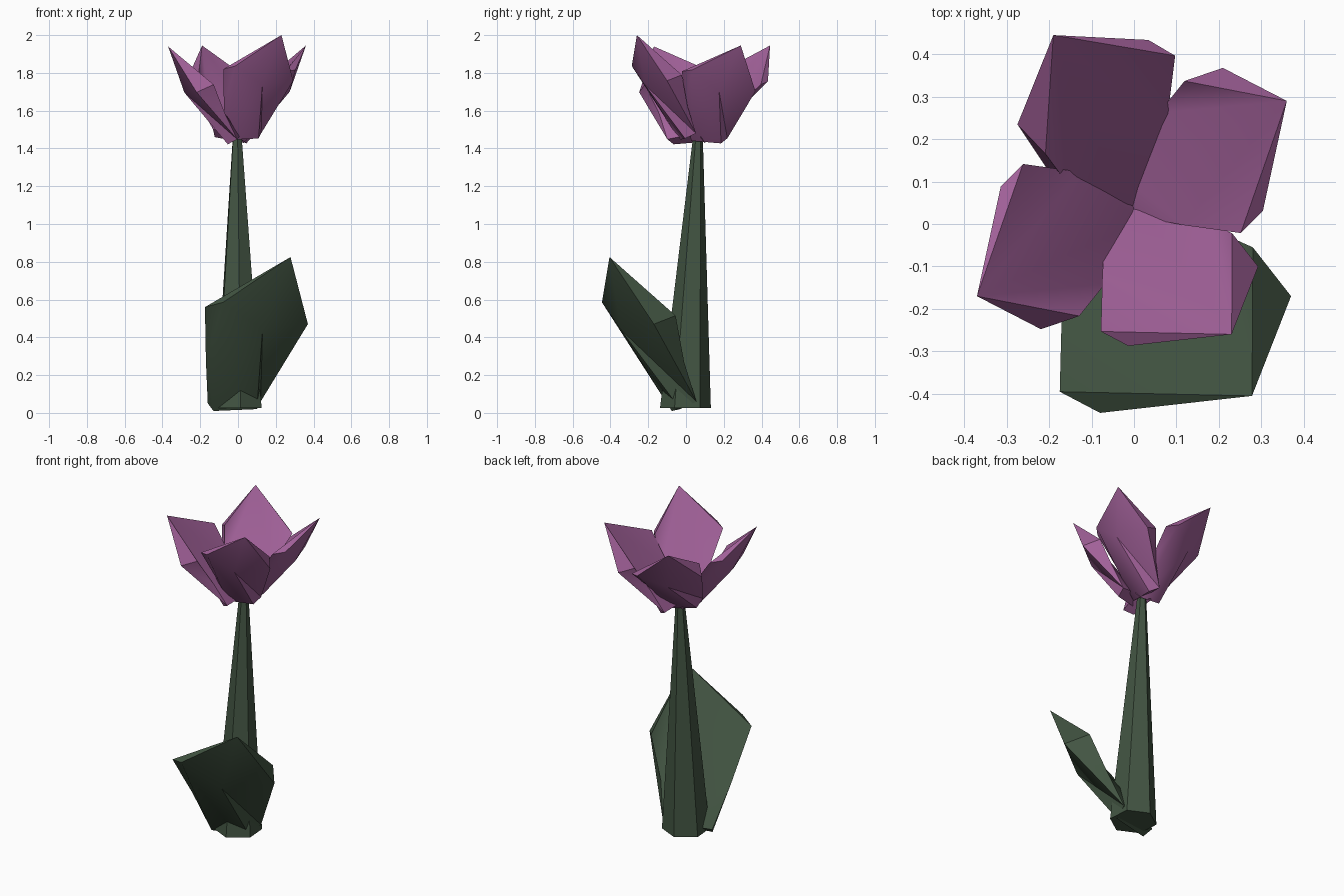
import bpy, bmesh, math
from mathutils import Vector, Matrix

if "Cube" in bpy.data.objects:
    bpy.data.objects.remove(bpy.data.objects["Cube"])


def material(name, rgb):
    m = bpy.data.materials.new(name)
    m.diffuse_color = (*rgb, 1)
    m.use_nodes = True
    m.node_tree.nodes["Principled BSDF"].inputs["Base Color"].default_value = m.diffuse_color
    return m


green = material("leaf_green", (0.055, 0.09, 0.055))
purple = material("petal_purple", (0.36, 0.12, 0.32))


def finish(bm, name, mat):
    bmesh.ops.recalc_face_normals(bm, faces=bm.faces)
    me = bpy.data.meshes.new(name)
    bm.to_mesh(me)
    bm.free()
    ob = bpy.data.objects.new(name, me)
    bpy.context.collection.objects.link(ob)
    me.materials.append(mat)
    bpy.ops.object.select_all(action='DESELECT')
    ob.select_set(True)
    bpy.context.view_layer.objects.active = ob
    bpy.ops.object.shade_smooth_by_angle(angle=math.radians(40))
    return ob


# Blade shape shared by the leaf and petals: inner sheet, outer sheet, one tip
BLADE = dict(
    tip=(.278, -.405, .825),
    in_l=(-.175, -.395, .56), in_r=(.28, -.055, .515),
    mid_l=(-.17, -.205, .28), mid_r=(.18, -.01, .27),
    low_l=(-.16, -.03, .05), low_r=(.12, .055, .06), base=(-.04, .04, .07),
    out_l=(-.08, -.445, .585), out_r=(.37, -.17, .47), ridge=(.13, -.345, .44),
    foot_l=(-.13, -.075, .01), foot_r=(.10, -.03, .02))
FACES = ["tip in_l mid_l", "tip mid_l base", "tip base mid_r", "tip mid_r in_r",
         "mid_l low_l base", "mid_r base low_r",
         "tip out_l ridge", "tip ridge out_r", "out_l foot_l ridge", "foot_l foot_r ridge",
         "ridge foot_r low_r", "ridge low_r out_r",
         "tip out_l in_l", "in_l out_l mid_l", "out_l foot_l mid_l", "mid_l foot_l low_l",
         "tip in_r out_r", "in_r mid_r out_r", "mid_r low_r out_r",
         "base low_l foot_l", "base foot_l foot_r", "base foot_r low_r"]


def blade(name, mat, scale=1.0, tip=BLADE["tip"], turn=0, lean=(0, 0, 0)):
    """Scale, turn about z, lean by a small rotation vector, then set the tip in place."""
    w = Vector(lean)
    rot = Matrix.Rotation(math.radians(turn), 3, 'Z')
    if w.length:
        rot = Matrix.Rotation(w.length, 3, w.normalized()) @ rot
    t0 = Vector(BLADE["tip"])
    bm = bmesh.new()
    v = {k: bm.verts.new(Vector(tip) + rot @ ((Vector(p) - t0) * scale))
         for k, p in BLADE.items()}
    for f in FACES:
        bm.faces.new([v[k] for k in f.split()])
    return finish(bm, name, mat)


# Leaf
blade("leaf", green)

# Petals
for name, tip, turn, lean in [
        ("petal_front", (.23, -.26, 2.0), 0, (0, 0, 0)),
        ("petal_right", (.36, .29, 1.945), 90, (-.13, .05, -.3)),
        ("petal_back", (-.19, .445, 1.945), 180, (-.23, .11, .01)),
        ("petal_left", (-.37, -.17, 1.94), 270, (.13, -.05, -.3))]:
    blade(name, purple, .68, tip, turn, lean)

# Stem: leaning six-sided taper
bm = bmesh.new()
rings = []
for c, r in [((.003, -.003, .025), .135), ((-.004, .063, 1.46), .026)]:
    rings.append([bm.verts.new((c[0] + r * math.sin(i * math.pi / 3 - .08),
                                c[1] + r * math.cos(i * math.pi / 3 - .08), c[2]))
                  for i in range(6)])
for i in range(6):
    j = (i + 1) % 6
    bm.faces.new([rings[0][i], rings[0][j], rings[1][j], rings[1][i]])
bm.faces.new(rings[0])
bm.faces.new(rings[1])
finish(bm, "stem", green)
